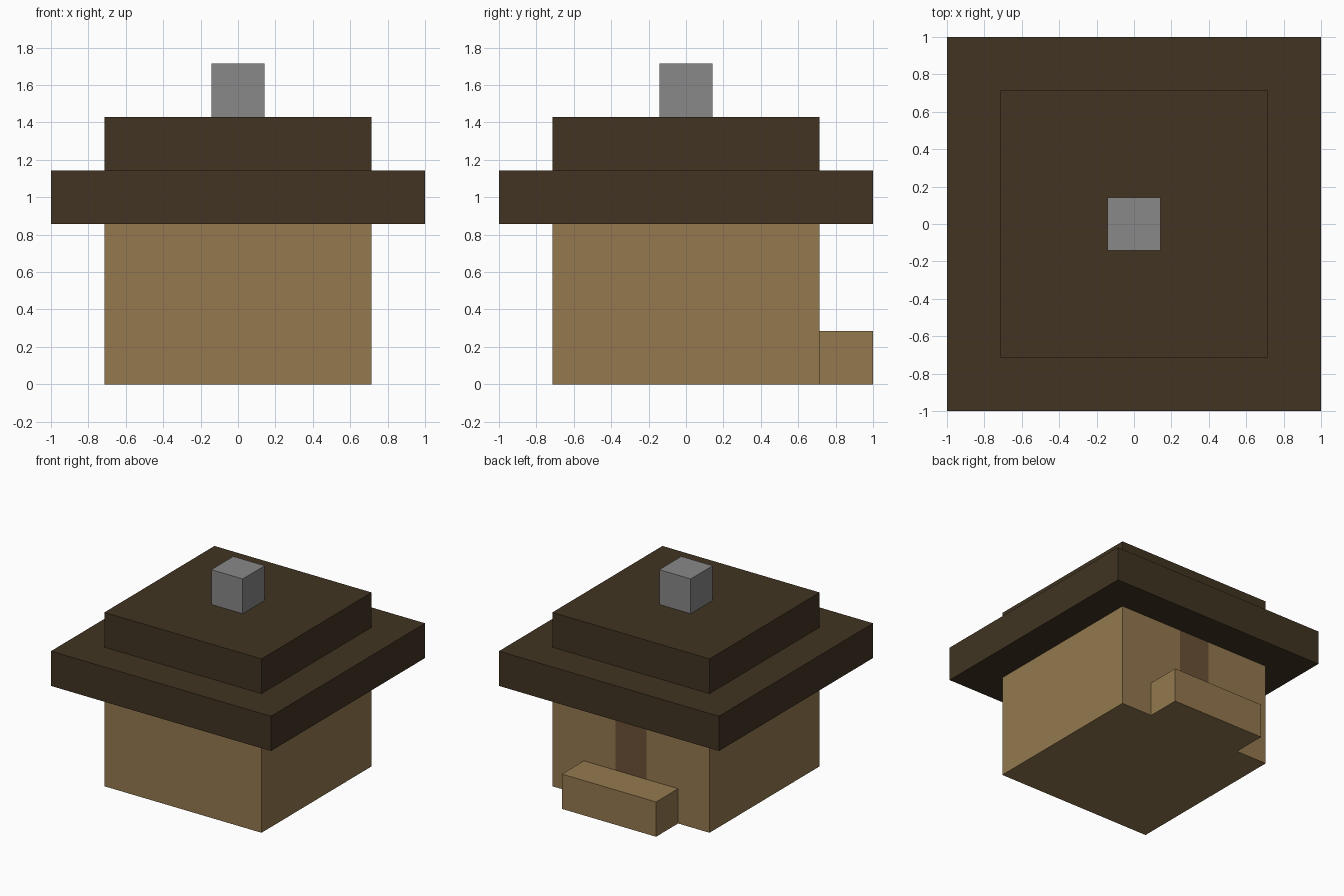
import bpy
import bmesh
from mathutils import Vector

if "Cube" in bpy.data.objects:
    bpy.data.objects.remove(bpy.data.objects["Cube"], do_unlink=True)

U = 2 / 7  # one block: the roof is seven blocks wide


def make_material(name, rgb):
    def linear(v):
        v /= 255
        return v / 12.92 if v <= 0.04045 else ((v + 0.055) / 1.055) ** 2.4
    colour = [linear(v) for v in rgb] + [1]
    mat = bpy.data.materials.new(name)
    mat.use_nodes = True
    mat.diffuse_color = colour
    mat.node_tree.nodes["Principled BSDF"].inputs["Base Color"].default_value = colour
    return mat


wood = make_material("light_wood", (148, 121, 79))
dark_wood = make_material("dark_roof_wood", (65, 52, 34))
door_wood = make_material("door_brown", (108, 81, 56))
stone = make_material("grey_stone", (136, 136, 136))


def add_block(name, size, base, mat):
    """Box sized in blocks, standing on the point base (also in blocks)."""
    bm = bmesh.new()
    bmesh.ops.create_cube(bm, size=1)
    bmesh.ops.scale(bm, vec=Vector(size) * U, verts=bm.verts)
    bmesh.ops.translate(bm, vec=Vector((0, 0, size[2] * U / 2)), verts=bm.verts)
    mesh = bpy.data.meshes.new(name)
    bm.to_mesh(mesh)
    bm.free()
    mesh.materials.append(mat)
    obj = bpy.data.objects.new(name, mesh)
    obj.location = Vector(base) * U
    bpy.context.collection.objects.link(obj)
    return obj


# House, doorstep, stepped roof and chimney
walls = add_block("walls", (5, 5, 3), (0, 0, 0), wood)
add_block("doorstep", (3, 1, 1), (0, 3, 0), wood)
add_block("roof_eaves", (7, 7, 1), (0, 0, 3), dark_wood)
add_block("roof_top", (5, 5, 1), (0, 0, 4), dark_wood)
add_block("chimney", (1, 1, 1), (0, 0, 5), stone)

# Flush door, cut into the back wall above the doorstep
walls.data.materials.append(door_wood)
bm = bmesh.new()
bm.from_mesh(walls.data)
for point, normal in (((-U / 2, 0, 0), (1, 0, 0)),
                      ((U / 2, 0, 0), (1, 0, 0)),
                      ((0, 0, U), (0, 0, 1))):
    bmesh.ops.bisect_plane(bm, geom=bm.verts[:] + bm.edges[:] + bm.faces[:],
                           plane_co=point, plane_no=normal)
bm.normal_update()
for face in bm.faces:
    centre = face.calc_center_median()
    if face.normal.y > 0.9 and abs(centre.x) < U / 2 and centre.z > U:
        face.material_index = 1
bm.to_mesh(walls.data)
bm.free()
